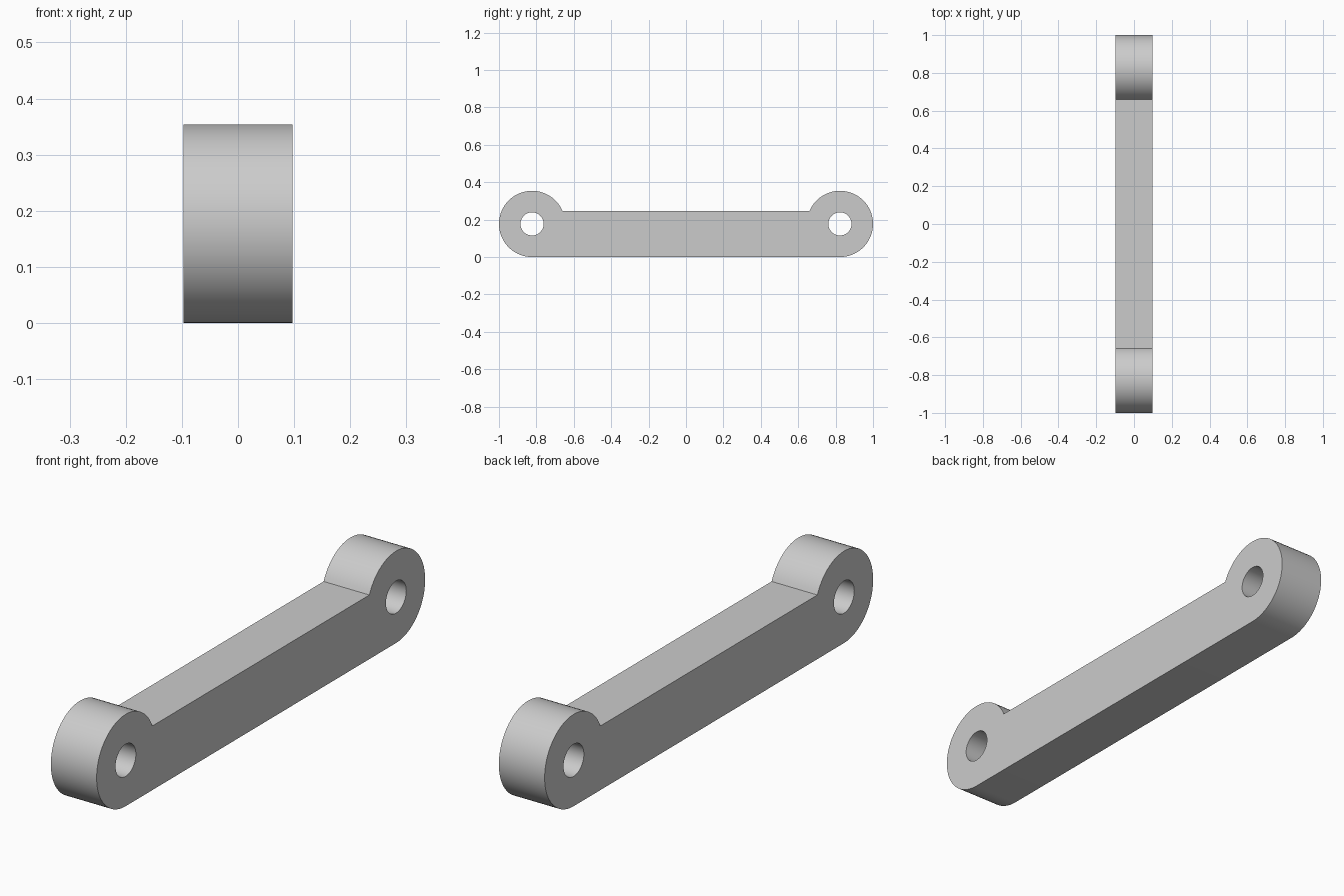
import bpy, bmesh, math

cube = bpy.data.objects.get("Cube")
if cube:
    bpy.data.objects.remove(cube, do_unlink=True)

HALF_WIDTH = 0.0975
RADIUS = 0.177      # rounded end
HOLE = 0.062        # pin hole
CENTRE = 1 - RADIUS
BAR_TOP = 0.247

grey = bpy.data.materials.new("grey_metal")
grey.use_nodes = True
colour = (0.6, 0.6, 0.6, 1)
grey.diffuse_color = colour
grey.node_tree.nodes["Principled BSDF"].inputs["Base Color"].default_value = colour


def arc(cy, radius, start, end, steps):
    """Points of an arc in the y-z plane, both ends included."""
    angles = [start + (end - start) * i / steps for i in range(steps + 1)]
    return [(cy + radius * math.cos(a), RADIUS + radius * math.sin(a)) for a in angles]


def add_loop(bm, points):
    verts = [bm.verts.new((-HALF_WIDTH, y, z)) for y, z in points]
    return [bm.edges.new((v, verts[i - 1])) for i, v in enumerate(verts)]


# Outline: rounded back end, mirrored for the front end
notch = math.asin((BAR_TOP - RADIUS) / RADIUS)
back_end = arc(CENTRE, RADIUS, -math.pi / 2, math.pi - notch, 48)
front_end = [(-y, z) for y, z in reversed(back_end)]

bm = bmesh.new()
edges = add_loop(bm, back_end + front_end)

# Pin holes
for side in (-1, 1):
    edges += add_loop(bm, arc(side * CENTRE, HOLE, 0, math.tau, 40)[:-1])

# Fill the profile and extrude it across the width
bmesh.ops.triangle_fill(bm, edges=edges, use_beauty=True, normal=(-1, 0, 0))
result = bmesh.ops.extrude_face_region(bm, geom=bm.faces[:], use_keep_orig=True)
moved = [g for g in result["geom"] if isinstance(g, bmesh.types.BMVert)]
bmesh.ops.translate(bm, verts=moved, vec=(2 * HALF_WIDTH, 0, 0))
bmesh.ops.recalc_face_normals(bm, faces=bm.faces[:])

mesh = bpy.data.meshes.new("link_arm")
bm.to_mesh(mesh)
bm.free()
mesh.materials.append(grey)
arm = bpy.data.objects.new("link_arm", mesh)
bpy.context.collection.objects.link(arm)

bpy.ops.object.select_all(action="DESELECT")
arm.select_set(True)
bpy.context.view_layer.objects.active = arm
bpy.ops.object.shade_smooth_by_angle(angle=math.radians(30))
